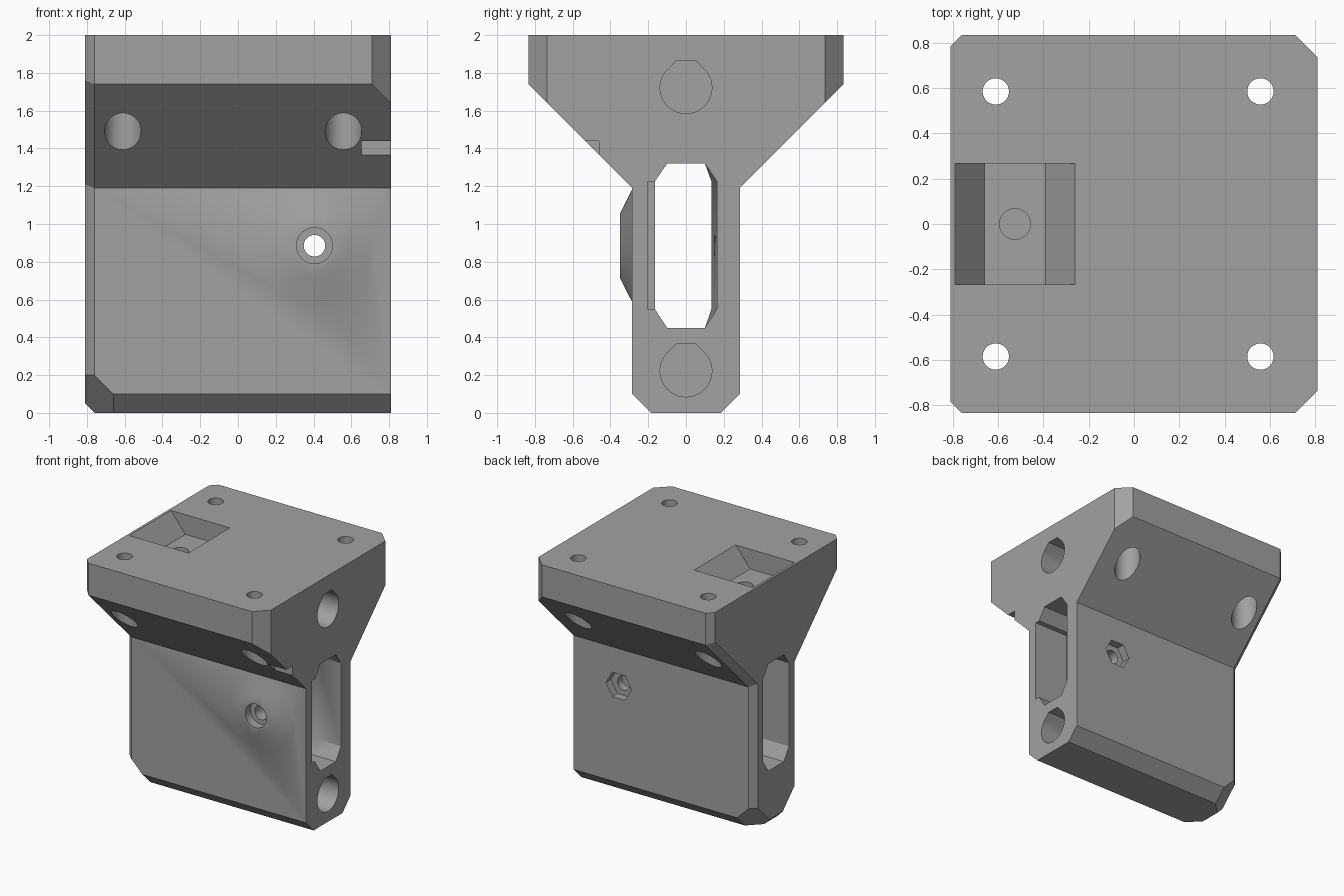
import bpy, bmesh, math
from mathutils import Vector, Matrix

if "Cube" in bpy.data.objects:
    bpy.data.objects.remove(bpy.data.objects["Cube"])

grey = bpy.data.materials.new("mid grey")
grey.diffuse_color = (0.36, 0.36, 0.36, 1)
grey.use_nodes = True
grey.node_tree.nodes["Principled BSDF"].inputs["Base Color"].default_value = grey.diffuse_color


def make(name, bm, cutter=False):
    bmesh.ops.recalc_face_normals(bm, faces=bm.faces)
    me = bpy.data.meshes.new(name)
    bm.to_mesh(me)
    bm.free()
    me.materials.append(grey)
    ob = bpy.data.objects.new(name, me)
    bpy.context.collection.objects.link(ob)
    ob.hide_render = cutter
    return ob


def loft(sections):
    """Closed solid through rings of equal point count."""
    bm = bmesh.new()
    rings = [[bm.verts.new(p) for p in s] for s in sections]
    n = len(rings[0])
    for a, b in zip(rings, rings[1:]):
        for i in range(n):
            j = (i + 1) % n
            bm.faces.new((a[i], a[j], b[j], b[i]))
    bm.faces.new(rings[0])
    bm.faces.new(rings[-1])
    return bm


def along_x(pts, x):
    return [(x, y, z) for y, z in pts]


def mirrored(half):
    return half + [(-y, z) for y, z in reversed(half)]


def ring(c, r, n, axis, start=0.0):
    out = []
    for i in range(n):
        t = start + math.tau * i / n
        a, b = r * math.cos(t), r * math.sin(t)
        out.append(Vector(c) + Vector((a, b, 0) if axis == 'z' else (a, 0, b)))
    return out


def rod(c, r, end, axis, n=48):
    """Round or polygonal solid from point c to coordinate end on the axis."""
    e = list(c)
    e['xyz'.index(axis)] = end
    return loft([ring(c, r, n, axis), ring(e, r, n, axis)])


def box(x0, x1, y0, y1, z0, z1):
    q = [(y0, z0), (y1, z0), (y1, z1), (y0, z1)]
    return loft([along_x(q, x0), along_x(q, x1)])


# Main body: funnel-shaped profile with a narrowed left end
full = mirrored([(0.835, 2), (0.835, 1.74), (0.285, 1.19), (0.285, 0.1), (0.185, 0)])
inset = mirrored([(0.785, 2), (0.785, 1.76), (0.235, 1.21), (0.235, 0.12), (0.165, 0.05)])
bm = loft([along_x(inset, -0.81), along_x(full, -0.76), along_x(full, 0.81)])


def slice_off(bm, co, no):
    g = bm.verts[:] + bm.edges[:] + bm.faces[:]
    cut = bmesh.ops.bisect_plane(bm, geom=g, plane_co=co, plane_no=no, clear_outer=True)
    edges = [e for e in cut['geom_cut'] if isinstance(e, bmesh.types.BMEdge)]
    bmesh.ops.holes_fill(bm, edges=edges, sides=0)


# Corner cuts on the top plate (right) and on the foot (left)
for s in (-1, 1):
    slice_off(bm, (0.81, s * 0.735, 2), (1, s, 0))
    slice_off(bm, (-0.66, s * 0.185, 0), (-1, s, -1))
body = make("bracket_body", bm)


def boolean(bm, op='DIFFERENCE', name="cutter"):
    other = make(name, bm, True)
    m = body.modifiers.new(name, 'BOOLEAN')
    m.operation, m.object, m.solver = op, other, 'EXACT'
    bpy.context.view_layer.objects.active = body
    bpy.ops.object.modifier_apply(modifier=name)
    bpy.data.objects.remove(other)


# Raised boss around the front screw
SX, SZ = 0.405, 0.885
boolean(loft([ring((SX, -0.25, SZ), 0.298, 64, 'y'),
              ring((SX, -0.285, SZ), 0.298, 64, 'y'),
              ring((SX, -0.35, SZ), 0.17, 64, 'y')]), 'UNION', "screw_boss")


# Belt slot through the whole length, with a wider mouth on the right
def slot(y0, y1):
    return [(-0.1, 0.45), (0.1, 0.45), (y1, 0.55), (y1, 1.225),
            (0.1, 1.32), (-0.1, 1.32), (y0, 1.225), (y0, 0.55)]


boolean(loft([along_x(slot(-0.165, 0.165), -0.9), along_x(slot(-0.165, 0.165), -0.6),
              along_x(slot(-0.165, 0.135), 0.1), along_x(slot(-0.165, 0.165), 0.6),
              along_x(slot(-0.165, 0.165), 0.9)]))
boolean(box(0.5, 0.9, -0.205, -0.1, 0.55, 1.225))

# Blind rod sockets with flattened teardrop tops
R = 0.137
for z in (1.722, 0.222):
    pts = [(R * math.cos(math.radians(a)), z + R * math.sin(math.radians(a)))
           for a in range(135, 406, 6)]
    pts += [(0.05, z + 0.144), (-0.05, z + 0.144)]
    boolean(loft([along_x(pts, -0.3), along_x(pts, 0.9)]))

# Four vertical mounting holes with wide screw-head bores below
for x in (-0.61, 0.558):
    for y in (-0.585, 0.585):
        boolean(rod((x, y, 1.2), 0.097, 1.78, 'z'))
        boolean(rod((x, y, 1.5), 0.058, 2.1, 'z'))

# Top pocket with sloping ends and a small hole in its floor
prof = [(-0.79, 2), (-0.66, 1.84), (-0.39, 1.84), (-0.26, 2), (-0.26, 2.1), (-0.79, 2.1)]
boolean(loft([[(x, y, z) for x, z in prof] for y in (-0.267, 0.267)]))
boolean(rod((-0.525, 0, 1.72), 0.068, 1.9, 'z'))

# Clamp screw: through hole, front bore and hexagonal nut recess behind
boolean(rod((SX, -0.5, SZ), 0.057, 0.5, 'y'))
boolean(rod((SX, -0.5, SZ), 0.095, -0.28, 'y'))
boolean(rod((SX, 0.22, SZ), 0.115, 0.5, 'y', 6))

# Small step in the front slope at the right edge
boolean(box(0.655, 0.9, -0.7, -0.46, 1.2, 1.44))

body.select_set(True)
bpy.context.view_layer.objects.active = body
bpy.ops.object.shade_smooth_by_angle(angle=math.radians(30))
